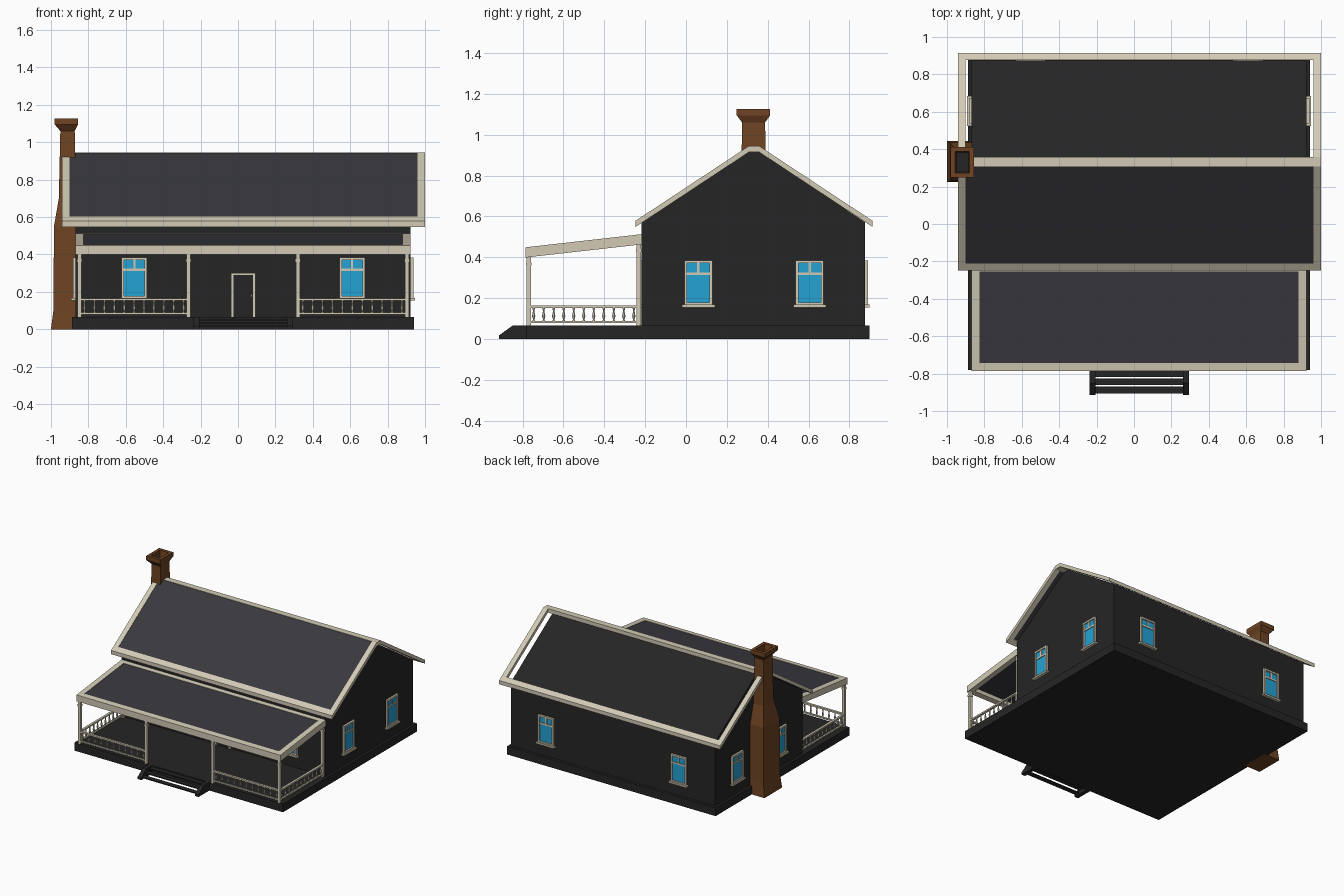
import bpy, bmesh, math
from mathutils import Matrix, Vector

if "Cube" in bpy.data.objects:
    bpy.data.objects.remove(bpy.data.objects["Cube"])


def material(name, hex_rgb):
    lin = []
    for i in (0, 2, 4):
        c = int(hex_rgb[i:i + 2], 16) / 255
        lin.append(c / 12.92 if c < 0.04045 else ((c + 0.055) / 1.055) ** 2.4)
    m = bpy.data.materials.new(name)
    m.diffuse_color = (*lin, 1)
    m.use_nodes = True
    m.node_tree.nodes["Principled BSDF"].inputs["Base Color"].default_value = m.diffuse_color
    return m


BLACK = material("charcoal siding", "252525")
SLATE = material("slate roof", "38383e")
CREAM = material("cream trim", "d2cab5")
GLASS = material("blue glass", "23a2d4")
BRICK = material("brown brick", "6e4323")

CX = 0.028          # middle of the house along x
RY = 0.333          # ridge position along y
X0, X1 = -0.868, 0.922   # house walls
Y0, Y1 = -0.218, 0.875
FLOOR = 0.065


def finish(name, bm, *mats):
    bmesh.ops.recalc_face_normals(bm, faces=bm.faces)
    me = bpy.data.meshes.new(name)
    bm.to_mesh(me)
    bm.free()
    for m in mats:
        me.materials.append(m)
    ob = bpy.data.objects.new(name, me)
    bpy.context.collection.objects.link(ob)
    return ob


def boxes(name, mat, items, M=Matrix()):
    """One object made of boxes given as (x0, x1, y0, y1, z0, z1)."""
    bm = bmesh.new()
    for x0, x1, y0, y1, z0, z1 in items:
        T = Matrix.Translation(((x0 + x1) / 2, (y0 + y1) / 2, (z0 + z1) / 2))
        S = Matrix.Diagonal((x1 - x0, y1 - y0, z1 - z0, 1))
        bmesh.ops.create_cube(bm, size=1, matrix=M @ T @ S)
    return finish(name, bm, mat)


def prism(name, mat, pts, spans):
    """Extrude a (y, z) outline along each x span."""
    bm = bmesh.new()
    for a, b in spans:
        f = bm.faces.new([bm.verts.new((a, y, z)) for y, z in pts])
        r = bmesh.ops.extrude_face_region(bm, geom=[f])
        bmesh.ops.translate(bm, vec=(b - a, 0, 0),
                            verts=[v for v in r["geom"] if isinstance(v, bmesh.types.BMVert)])
    return finish(name, bm, mat)


# foundation and house body
boxes("foundation", BLACK, [(-0.888, 0.941, -0.78, 0.897, 0, FLOOR)])
prism("house_body", BLACK, [(Y0, FLOOR), (Y1, FLOOR), (Y1, 0.573), (0.36, 0.915),
                            (0.305, 0.915), (Y0, 0.57)], [(X0, X1)])

# main roof: front slate panel, with trim on rakes, eaves and ridge
EF, EB, RF, RB, ZE, ZR, TH = -0.248, 0.914, 0.308, 0.358, 0.578, 0.945, 0.03
RX0, RX1 = -0.94, 1.0


def slope(y):
    return ZE + (y - EF) * (ZR - ZE) / (RF - EF)


prism("rake_trim", CREAM, [(EF, ZE), (RF, ZR), (RB, ZR), (EB, ZE), (EB, ZE - TH),
                           (RB, ZR - TH), (RF, ZR - TH), (EF, ZE - TH)],
      [(RX0, RX0 + 0.04), (RX1 - 0.04, RX1)])
inner = [(RX0 + 0.04, RX1 - 0.04)]
w = 0.036
eave = [(EF, ZE), (EF + w, slope(EF + w)), (EF + w, slope(EF + w) - TH), (EF, ZE - TH)]
prism("front_eave_trim", CREAM, eave, inner)
prism("back_eave_trim", CREAM, [(2 * RY - y, z) for y, z in eave], inner)
prism("ridge_cap", CREAM, [(RF, ZR), (RB, ZR), (RB, ZR - TH), (RF, ZR - TH)], inner)
ya, yb = EF + w, RF
prism("front_roof_panel", SLATE, [(ya, slope(ya) - 0.003), (yb, ZR - 0.003),
                                  (yb, ZR - 0.025), (ya, slope(ya) - 0.025)], inner)

# porch roof
PF, PB = -0.785, Y0


def pz(y):
    return 0.449 + (y - PF) * 0.064 / (PB - PF)


def porch_band(y0, y1, top, bottom):
    return [(y0, pz(y0) + top), (y1, pz(y1) + top), (y1, pz(y1) + bottom), (y0, pz(y0) + bottom)]


pin = [(X0 + 0.042, X1 - 0.042)]
prism("porch_side_beam", CREAM, porch_band(PF, PB, 0, -0.05),
      [(X0, X0 + 0.042), (X1 - 0.042, X1)])
prism("porch_front_beam", CREAM, porch_band(PF, PF + 0.042, 0, -0.05), pin)
prism("porch_back_trim", CREAM, porch_band(PB - 0.035, PB, 0, -0.03), pin)
prism("porch_roof_panel", SLATE, porch_band(PF + 0.042, PB - 0.035, -0.003, -0.02), pin)

# porch posts with caps and feet
POST_Y = -0.77
post_x = [CX + d for d in (-0.875, -0.292, 0.292, 0.875)]
posts = []
for x, y, top in [(x, POST_Y, 0.405) for x in post_x] + [(x, -0.231, 0.47) for x in (post_x[0], post_x[3])]:
    posts.append((x - 0.011, x + 0.011, y - 0.011, y + 0.011, FLOOR, top))
    posts.append((x - 0.014, x + 0.014, y - 0.013, y + 0.013, top - 0.045, top - 0.03))
boxes("porch_posts", CREAM, posts)


# railings with turned balusters
def railing(name, p, q, count=11):
    p, q = Vector(p), Vector(q)
    d = q - p
    M = Matrix.Translation((*p, 0)) @ Matrix.Rotation(math.atan2(d.y, d.x), 4, "Z")
    L = d.length
    boxes(name + "_rails", CREAM, [(0, L, -0.009, 0.009, 0.153, 0.165),
                                   (0, L, -0.007, 0.007, 0.079, 0.089)], M)
    bm = bmesh.new()
    profile = [(0.006, 0.087), (0.004, 0.097), (0.008, 0.112), (0.004, 0.135), (0.006, 0.155)]
    for i in range(count):
        x = L * (i + 0.5) / count
        rings = [[bm.verts.new(M @ Vector((x + r * math.cos(k * math.pi / 3),
                                           r * math.sin(k * math.pi / 3), z)))
                  for k in range(6)] for r, z in profile]
        for a, b in zip(rings, rings[1:]):
            for k in range(6):
                bm.faces.new((a[k], a[(k + 1) % 6], b[(k + 1) % 6], b[k]))
    finish(name + "_balusters", bm, CREAM)


railing("front_left", (post_x[0], POST_Y), (post_x[1], POST_Y))
railing("front_right", (post_x[2], POST_Y), (post_x[3], POST_Y))
railing("side_left", (post_x[0], POST_Y), (post_x[0], -0.231))
railing("side_right", (post_x[3], POST_Y), (post_x[3], -0.231))


# windows: frame, crossbar, short mullion, sill and glass
def window(name, x, y, degrees):
    M = Matrix.Translation((x, y, 0)) @ Matrix.Rotation(math.radians(degrees), 4, "Z")
    boxes(name + "_frame", CREAM, [
        (-0.068, -0.055, -0.015, 0, 0.165, 0.385), (0.055, 0.068, -0.015, 0, 0.165, 0.385),
        (-0.055, 0.055, -0.015, 0, 0.371, 0.385), (-0.055, 0.055, -0.011, 0, 0.313, 0.325),
        (-0.006, 0.006, -0.011, 0, 0.325, 0.371), (-0.055, 0.055, -0.015, 0, 0.165, 0.178),
        (-0.08, 0.08, -0.024, 0, 0.155, 0.168)], M)
    boxes(name + "_glass", GLASS, [(-0.056, 0.056, -0.005, 0.001, 0.17, 0.38)], M)


for side, s in (("left", -1), ("right", 1)):
    window("front_window_" + side, CX + s * 0.582, Y0, 0)
    window("back_window_" + side, CX + s * 0.582, Y1, 180)
    window("right_window_" + side, X1, RY + s * 0.272, 90)
    window("left_window_" + side, X0, RY + s * 0.272, -90)

# front door
boxes("door_frame", CREAM, [(CX - 0.066, CX - 0.053, Y0 - 0.014, Y0, FLOOR, 0.302),
                            (CX + 0.053, CX + 0.066, Y0 - 0.014, Y0, FLOOR, 0.302),
                            (CX - 0.053, CX + 0.053, Y0 - 0.014, Y0, 0.289, 0.302)])
boxes("door", BLACK, [(CX - 0.054, CX + 0.054, Y0 - 0.006, Y0, FLOOR, 0.29)])
boxes("door_handle", CREAM, [(CX + 0.04, CX + 0.046, Y0 - 0.016, Y0, 0.173, 0.186)])

# front steps: two stringers and open treads
SX0, SX1 = CX - 0.267, CX + 0.267
prism("step_stringers", BLACK, [(-0.78, 0), (-0.915, 0), (-0.915, 0.018), (-0.85, 0.065), (-0.78, 0.065)],
      [(SX0, SX0 + 0.032), (SX1 - 0.032, SX1)])
boxes("step_treads", BLACK, [(SX0 + 0.03, SX1 - 0.03, -0.905 + i * 0.043, -0.868 + i * 0.043,
                              0.012 + i * 0.018, 0.02 + i * 0.018) for i in range(3)])

# chimney: stacked rectangular rings, hollow top with a dark flue floor
bm = bmesh.new()
levels = [(-1, -0.86, 0.224, 0.445, 0), (-0.987, -0.86, 0.23, 0.438, 0.1),
          (-0.984, -0.86, 0.232, 0.436, 0.55), (-0.958, -0.865, 0.268, 0.395, 0.7),
          (-0.95, -0.873, 0.275, 0.387, 1.06), (-0.98, -0.856, 0.248, 0.412, 1.095),
          (-0.98, -0.856, 0.248, 0.412, 1.127), (-0.956, -0.88, 0.272, 0.388, 1.127),
          (-0.95, -0.886, 0.278, 0.382, 1.07)]
rings = [[bm.verts.new(c) for c in ((a, c0, z), (b, c0, z), (b, c1, z), (a, c1, z))]
         for a, b, c0, c1, z in levels]
for r, s in zip(rings, rings[1:]):
    for k in range(4):
        bm.faces.new((r[k], r[(k + 1) % 4], s[(k + 1) % 4], s[k]))
bm.faces.new(rings[0])
bm.faces.new(rings[-1]).material_index = 1
finish("chimney", bm, BRICK, BLACK)
